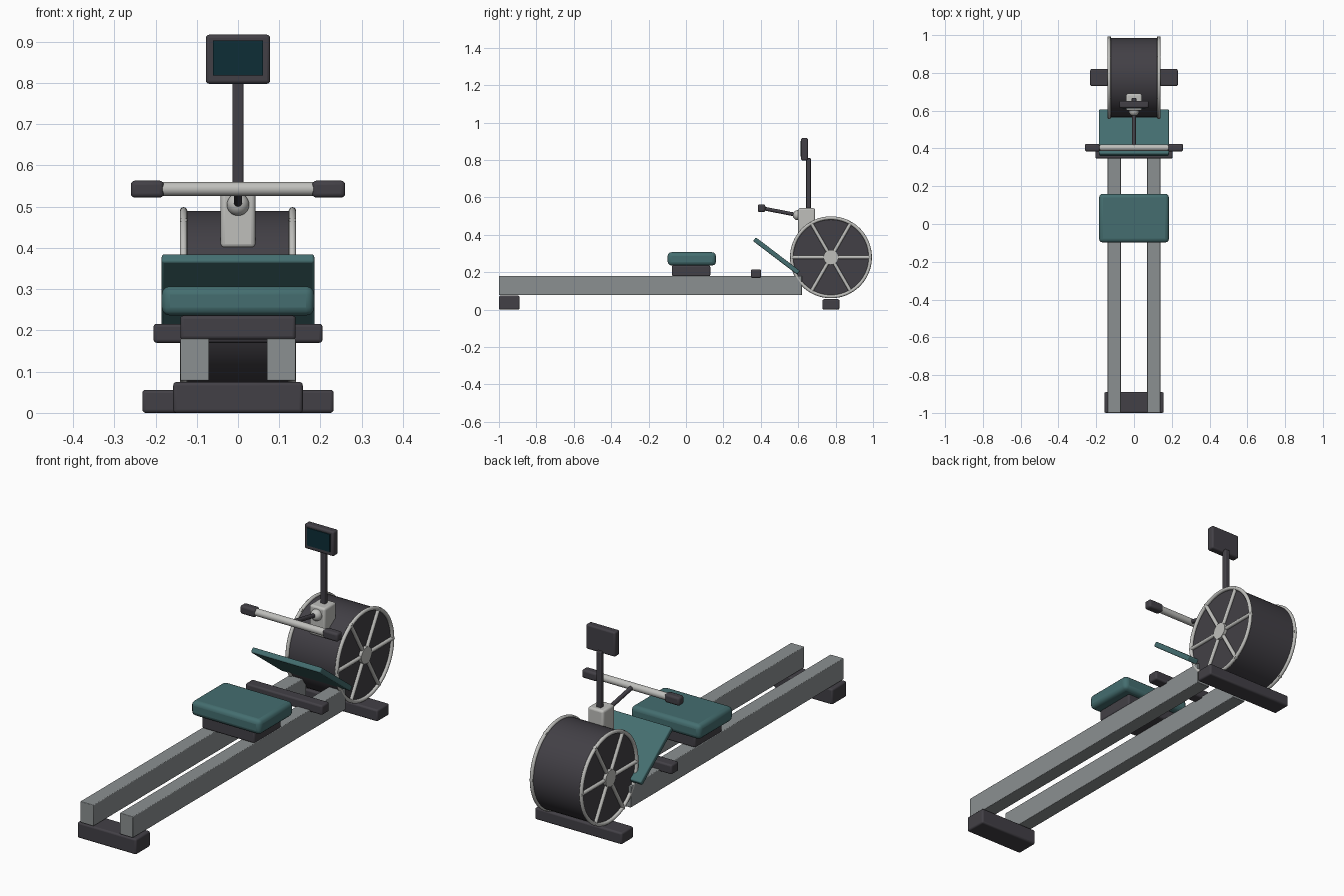
import bpy, math
from mathutils import Vector

cube = bpy.data.objects.get("Cube")
if cube:
    bpy.data.objects.remove(cube, do_unlink=True)


def material(name, rgb):
    m = bpy.data.materials.new(name)
    m.use_nodes = True
    m.diffuse_color = (*rgb, 1)
    m.node_tree.nodes["Principled BSDF"].inputs["Base Color"].default_value = (*rgb, 1)
    return m


DARK = material("charcoal plastic", (0.055, 0.051, 0.061))
RAIL = material("rail grey", (0.26, 0.28, 0.285))
LIGHT = material("light metal", (0.52, 0.52, 0.50))
TEAL = material("teal padding", (0.058, 0.155, 0.16))
SCREEN = material("screen glass", (0.004, 0.027, 0.037))


def finish(name, mat, bevel=0, segments=3):
    ob = bpy.context.object
    ob.name = name
    ob.data.materials.append(mat)
    if bevel:
        mod = ob.modifiers.new("Bevel", "BEVEL")
        mod.width, mod.segments = bevel, segments
    bpy.ops.object.shade_smooth_by_angle(angle=math.radians(35))
    return ob


def box(name, x, y, z, mat, bevel=0.008):
    """Rounded box from its x, y and z ranges."""
    bpy.ops.mesh.primitive_cube_add(size=1, location=[sum(r) / 2 for r in (x, y, z)])
    bpy.context.object.scale = [r[1] - r[0] for r in (x, y, z)]
    bpy.ops.object.transform_apply(location=False, rotation=False)
    return finish(name, mat, bevel)


def rod(name, a, b, radius, mat, sides=24, bevel=0):
    """Cylinder between two points."""
    a, b = Vector(a), Vector(b)
    bpy.ops.mesh.primitive_cylinder_add(vertices=sides, radius=radius, depth=(b - a).length,
                                        location=(a + b) / 2)
    bpy.context.object.rotation_euler = (b - a).to_track_quat("Z", "Y").to_euler()
    return finish(name, mat, bevel)


# Frame and feet
for side, s in (("left", 1), ("right", -1)):
    box(side + "_rail", sorted((s * 0.07, s * 0.14)), (-1, 0.62), (0.078, 0.18), RAIL, 0.003)
box("front_foot", (-0.157, 0.157), (-1, -0.89), (0, 0.075), DARK)
box("rear_foot", (-0.232, 0.232), (0.73, 0.82), (0, 0.056), DARK)

# Seat, carriage and foot rest
box("seat_carriage", (-0.14, 0.14), (-0.075, 0.13), (0.178, 0.236), DARK)
box("seat", (-0.185, 0.185), (-0.098, 0.16), (0.236, 0.307), TEAL, 0.02)
box("foot_crossbar", (-0.205, 0.205), (0.347, 0.402), (0.17, 0.216), DARK)
plate = box("foot_plate", (-0.185, 0.185), (-0.148, 0.148), (-0.0125, 0.0125), TEAL, 0.006)
plate.location = (0, 0.484, 0.287)
plate.rotation_euler.x = -math.atan2(0.175, 0.23)

# Flywheel drum with rims, spokes and hubs
CY, CZ, R = 0.775, 0.28, 0.21
rod("flywheel_drum", (-0.128, CY, CZ), (0.128, CY, CZ), R, DARK, 64)
for side, s in (("left", 1), ("right", -1)):
    bpy.ops.mesh.primitive_torus_add(location=(s * 0.132, CY, CZ), rotation=(0, math.pi / 2, 0),
                                     major_radius=R, minor_radius=0.009,
                                     major_segments=64, minor_segments=12)
    finish(side + "_rim", LIGHT)
    rod(side + "_hub", (s * 0.12, CY, CZ), (s * 0.143, CY, CZ), 0.04, LIGHT, 32)
    for i in range(6):
        a = i * math.pi / 3
        tip = (s * 0.132, CY + 0.217 * math.cos(a), CZ + 0.217 * math.sin(a))
        rod(f"{side}_spoke_{i + 1}", (s * 0.132, CY, CZ), tip, 0.009, LIGHT, 12)

# Mounting block, display post and display
box("mount_block", (-0.042, 0.042), (0.6, 0.69), (0.4, 0.543), LIGHT, 0.01)
box("display_post", (-0.013, 0.013), (0.642, 0.667), (0.53, 0.81), DARK, 0.004)
box("display_case", (-0.078, 0.078), (0.615, 0.652), (0.798, 0.917), DARK)
box("display_screen", (-0.061, 0.061), (0.611, 0.618), (0.818, 0.903), SCREEN, 0)

# Cable guide, cable and handle
bpy.ops.mesh.primitive_uv_sphere_add(segments=32, ring_count=16, radius=0.027,
                                     location=(0, 0.598, 0.505))
finish("cable_guide", LIGHT)
rod("cable", (0, 0.6, 0.505), (0, 0.404, 0.543), 0.01, DARK, 16)
rod("handle_bar", (-0.2, 0.404, 0.543), (0.2, 0.404, 0.543), 0.017, LIGHT)
for side, s in (("left", 1), ("right", -1)):
    box(side + "_grip", sorted((s * 0.18, s * 0.26)), (0.384, 0.424), (0.522, 0.563), DARK, 0.01)
